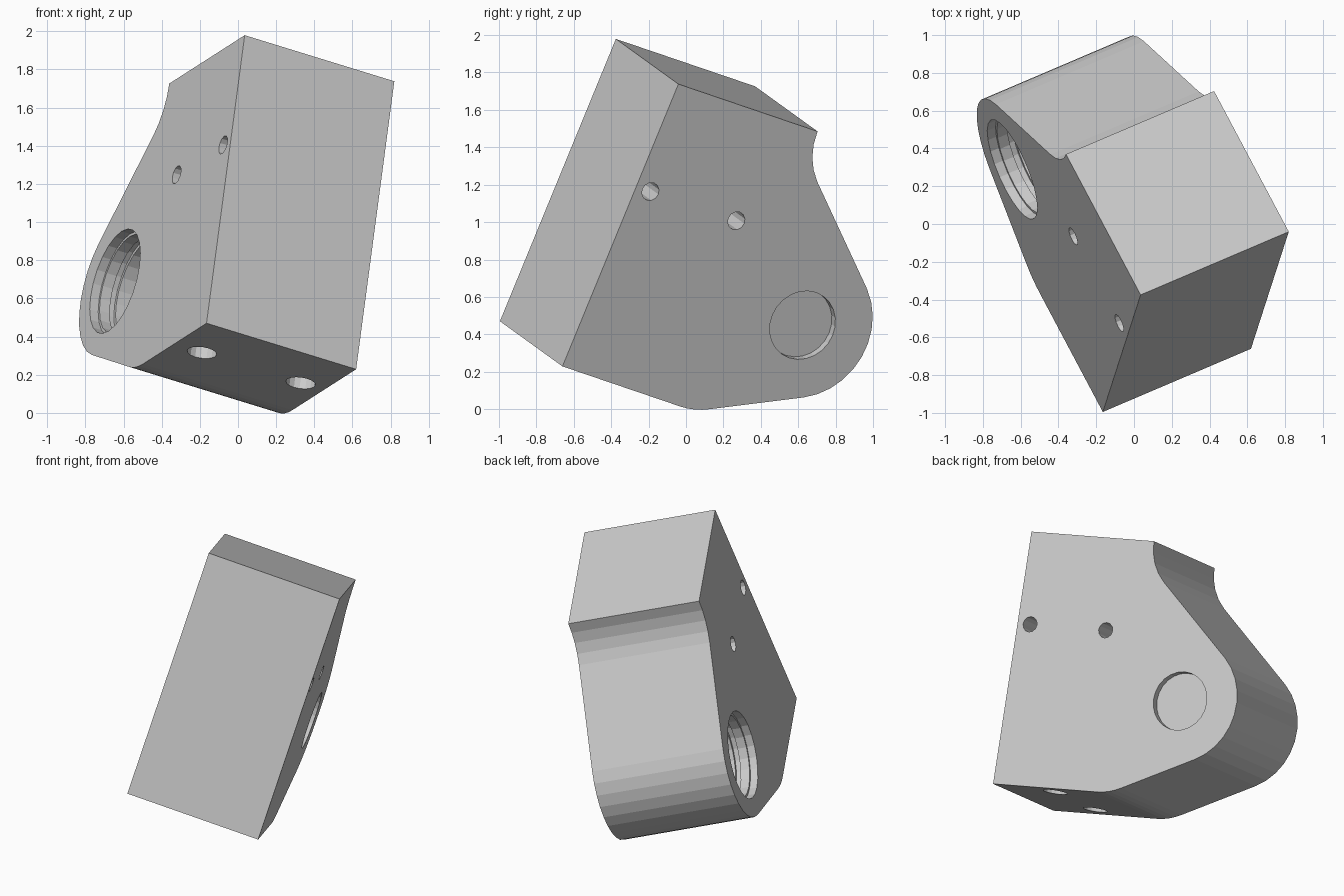
import bpy, bmesh
from math import radians, sin, cos, pi
from mathutils import Matrix, Vector

if "Cube" in bpy.data.objects:
    bpy.data.objects.remove(bpy.data.objects["Cube"])

# Local frame of the tilted block: w (profile across), u (profile up), n (thickness)
THICK = 0.886
ORIGIN = Vector((-0.165, -0.995, 0.47))
u = Vector((0.1217, 0.377, 0.918)).normalized()
n = Vector((0.8855, 0.378, -0.271))
n = (n - u * n.dot(u)).normalized()
w = u.cross(n).normalized()
frame = Matrix((w, u, n)).transposed().to_4x4()
frame.translation = ORIGIN


def arc(cx, cy, r, start, end, steps):
    return [(cx + r * cos(radians(start + (end - start) * i / steps)),
             cy + r * sin(radians(start + (end - start) * i / steps)))
            for i in range(steps + 1)]


def make_object(name, bm):
    bmesh.ops.recalc_face_normals(bm, faces=bm.faces)
    mesh = bpy.data.meshes.new(name)
    bm.to_mesh(mesh)
    bm.free()
    ob = bpy.data.objects.new(name, mesh)
    bpy.context.collection.objects.link(ob)
    ob.matrix_world = frame
    return ob


def turned_cutter(name, center, axis, steps, sides):
    """Stepped round cutter: steps are (depth, radius) along the axis."""
    bm = bmesh.new()
    rot = Vector(axis).to_track_quat('Z', 'Y')
    rings = []
    for depth, r in steps:
        rings.append([bm.verts.new(Vector(center) + rot @ Vector(
            (r * cos(2 * pi * i / sides), r * sin(2 * pi * i / sides), depth)))
            for i in range(sides)])
    for a, b in zip(rings, rings[1:]):
        for i in range(sides):
            j = (i + 1) % sides
            bm.faces.new((a[i], a[j], b[j], b[i]))
    bm.faces.new(rings[0])
    bm.faces.new(rings[-1])
    ob = make_object(name, bm)
    ob.hide_render = True
    return ob


# Block body: extruded side profile with rounded lobe and concave shoulder
BORE = (1.238, 0.628)
profile = [(0, 0)]
profile += arc(0.745, 0.4, 0.4, -90, -65, 4)
profile += arc(*BORE, 0.405, -65, 47.6, 10)
profile += arc(1.23, 1.644, 0.35, 227.6, 180, 4)
profile += [(0, 1.644)]
bm = bmesh.new()
face = bm.faces.new([bm.verts.new((x, y, 0)) for x, y in profile])
ext = bmesh.ops.extrude_face_region(bm, geom=[face])
bmesh.ops.translate(bm, vec=(0, 0, THICK),
                    verts=[v for v in ext['geom'] if isinstance(v, bmesh.types.BMVert)])
body = make_object("bracket_block", bm)

# Grooved bearing bore on one side, shallow recess on the other
cutters = [
    turned_cutter("bearing_bore", (*BORE, 0), (0, 0, 1),
                  [(-0.1, 0.285), (0.05, 0.285), (0.05, 0.27), (0.11, 0.27),
                   (0.11, 0.29), (0.145, 0.29), (0.145, 0.27), (0.6, 0.27)], 24),
    turned_cutter("shallow_recess", (*BORE, THICK), (0, 0, -1),
                  [(-0.1, 0.19), (0.05, 0.19)], 24),
]
# Cross holes through the thickness
for x in (0.09, 0.633):
    cutters.append(turned_cutter("cross_hole", (x, 1.046, 0), (0, 0, 1),
                                 [(-0.1, 0.05), (THICK + 0.1, 0.05)], 12))
# Mounting holes in the base
for z in (0.165, 0.75):
    cutters.append(turned_cutter("base_hole", (0.38, 0, z), (0, 1, 0),
                                 [(-0.1, 0.078), (0.4, 0.078)], 16))

for c in cutters:
    mod = body.modifiers.new(c.name, 'BOOLEAN')
    mod.operation = 'DIFFERENCE'
    mod.solver = 'EXACT'
    mod.object = c

# Bake the cuts and discard the cutters
bpy.context.view_layer.update()
result = bpy.data.meshes.new_from_object(
    body.evaluated_get(bpy.context.evaluated_depsgraph_get()))
body.modifiers.clear()
body.data = result
for c in cutters:
    bpy.data.objects.remove(c)
